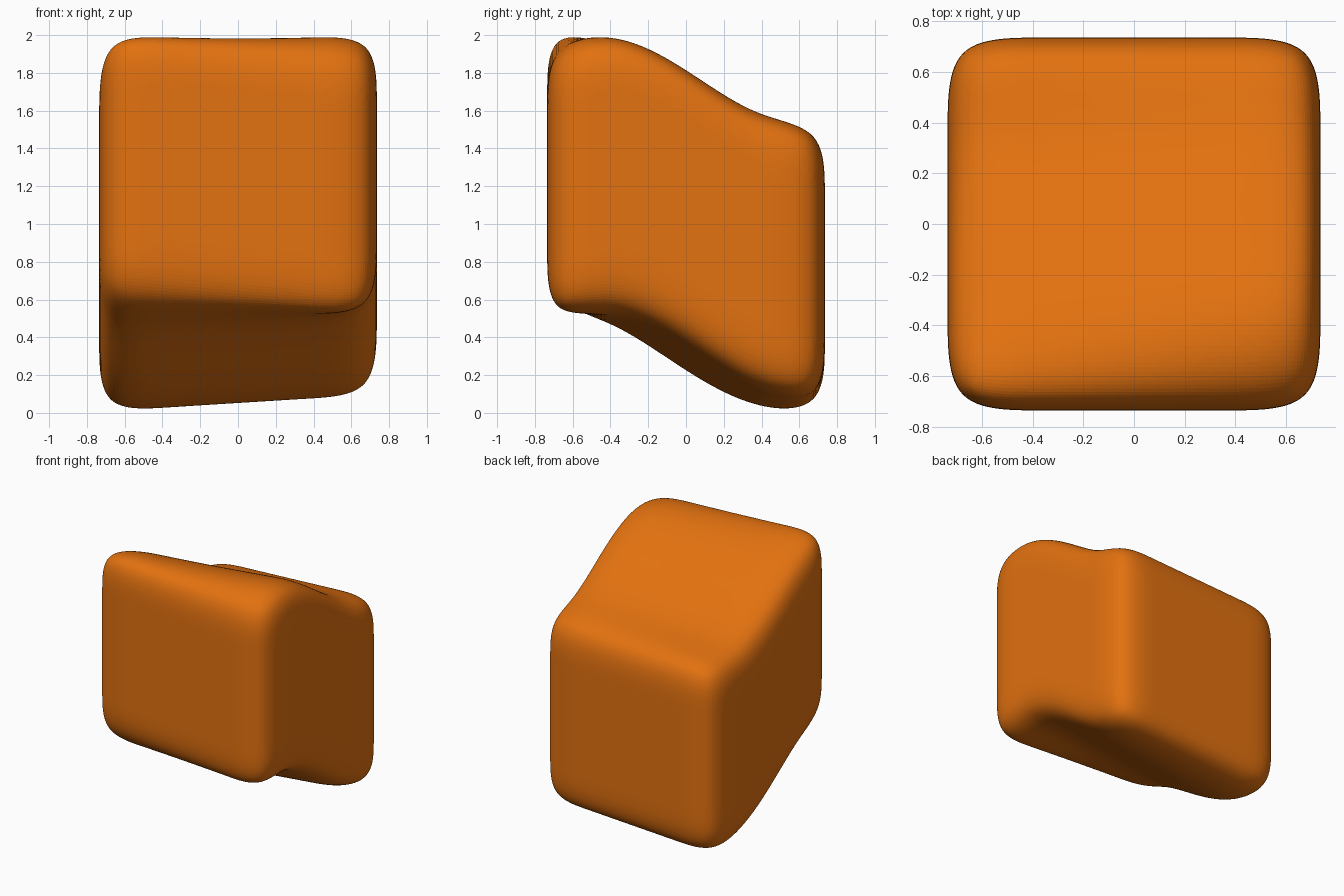
import bpy
import bmesh

if "Cube" in bpy.data.objects:
    bpy.data.objects.remove(bpy.data.objects["Cube"], do_unlink=True)

SIZE = 1.47
CUTS = 3
STEP = SIZE / (CUTS + 1)

# Lift of each control row, front to back, along the two side walls
LIFT_RIGHT = [0.60, 0.46, 0.18, -0.01, 0.0]   # -x side
LIFT_LEFT = [0.46, 0.58, 0.39, 0.11, 0.06]    # +x side


def lift(x, y):
    row = round((y + SIZE / 2) / STEP)
    t = x / SIZE + 0.5
    return LIFT_RIGHT[row] * (1 - t) + LIFT_LEFT[row] * t


# Control cage: a gridded cube whose columns slide up and down
bm = bmesh.new()
bmesh.ops.create_cube(bm, size=SIZE)
bmesh.ops.subdivide_edges(bm, edges=bm.edges[:], cuts=CUTS, use_grid_fill=True)
for v in bm.verts:
    v.co.z += SIZE / 2 + lift(v.co.x, v.co.y)
mesh = bpy.data.meshes.new("soft_block")
bm.to_mesh(mesh)
bm.free()

block = bpy.data.objects.new("soft_block", mesh)
bpy.context.collection.objects.link(block)

# Rounded edges
soften = block.modifiers.new("soften", "SUBSURF")
soften.levels = soften.render_levels = 4

# Orange skin
orange = bpy.data.materials.new("orange")
orange.use_nodes = True
color = (0.76, 0.165, 0.005, 1.0)
orange.diffuse_color = color
orange.node_tree.nodes["Principled BSDF"].inputs["Base Color"].default_value = color
mesh.materials.append(orange)
